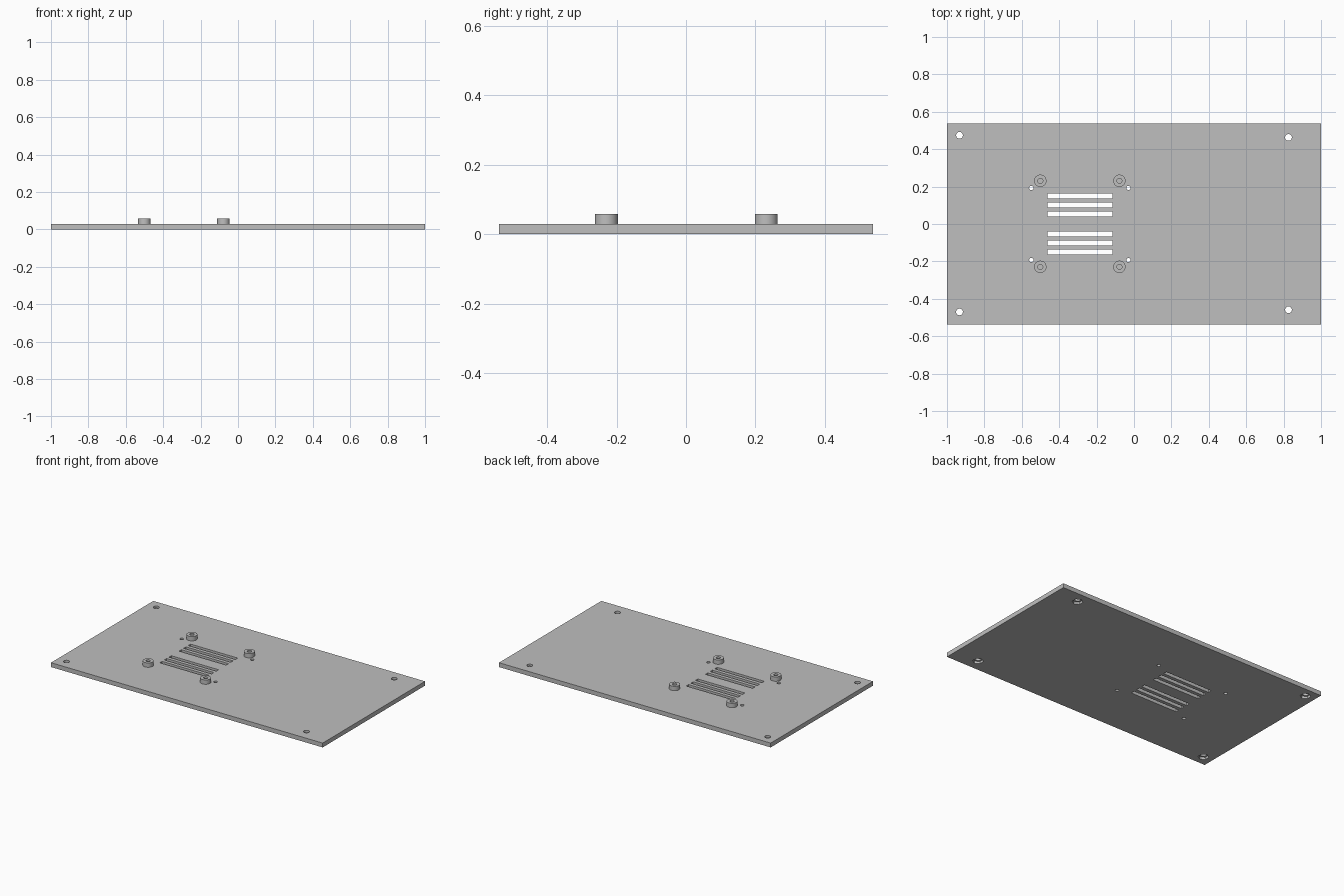
import bpy, bmesh, math
from mathutils import Matrix, Vector

cube = bpy.data.objects.get("Cube")
if cube:
    bpy.data.objects.remove(cube, do_unlink=True)

THICK, TOP = 0.029, 0.058
WIDTH, DEPTH = 2.0, 1.076

grey = bpy.data.materials.new("plain grey")
grey.use_nodes = True
colour = (0.52, 0.52, 0.52, 1)
grey.diffuse_color = colour
grey.node_tree.nodes["Principled BSDF"].inputs["Base Color"].default_value = colour


def make_object(name, bm):
    bmesh.ops.recalc_face_normals(bm, faces=bm.faces)
    mesh = bpy.data.meshes.new(name)
    bm.to_mesh(mesh)
    bm.free()
    mesh.materials.append(grey)
    obj = bpy.data.objects.new(name, mesh)
    bpy.context.collection.objects.link(obj)
    return obj


def add_box(bm, centre, size):
    bmesh.ops.create_cube(bm, size=1, matrix=Matrix.LocRotScale(Vector(centre), None, Vector(size)))


def add_cylinder(bm, x, y, z0, z1, radius, sides):
    bmesh.ops.create_cone(bm, cap_ends=True, segments=sides, radius1=radius, radius2=radius,
                          depth=z1 - z0, matrix=Matrix.Translation((x, y, (z0 + z1) / 2)))


def activate(obj):
    bpy.ops.object.select_all(action='DESELECT')
    obj.select_set(True)
    bpy.context.view_layer.objects.active = obj


def cut(target, cutter):
    cutter.hide_render = True
    mod = target.modifiers.new("cut", 'BOOLEAN')
    mod.operation, mod.solver, mod.object = 'DIFFERENCE', 'EXACT', cutter
    activate(target)
    bpy.ops.object.modifier_apply(modifier=mod.name)
    bpy.data.objects.remove(cutter, do_unlink=True)


# Base plate
bm = bmesh.new()
add_box(bm, (0, 0, THICK / 2), (WIDTH, DEPTH, THICK))
plate = make_object("base_plate", bm)

# Through cuts: corner screw holes, small holes and vent slots
corner_holes = [(-0.933, 0.474), (-0.933, -0.47), (0.826, 0.463), (0.826, -0.459)]
bm = bmesh.new()
for x, y in corner_holes:
    add_cylinder(bm, x, y, -0.1, 0.1, 0.018, 32)
for x in (-0.549, -0.03):
    for side in (1, -1):
        add_cylinder(bm, x, side * 0.193, -0.1, 0.1, 0.0115, 24)
for side in (1, -1):
    for i in range(3):
        add_box(bm, (-0.289, side * (0.053 + i * 0.0485), 0), (0.348, 0.025, 0.2))
cut(plate, make_object("through_cutter", bm))

# Hexagonal nut pockets under the corner holes
bm = bmesh.new()
for x, y in corner_holes:
    add_cylinder(bm, x, y, -0.1, 0.015, 0.033, 6)
cut(plate, make_object("pocket_cutter", bm))
activate(plate)
bpy.ops.object.shade_smooth_by_angle(angle=math.radians(30))

# Hollow standoffs, each a ring spun from a rectangular profile
for xname, x in (("right", -0.501), ("left", -0.078)):
    for yname, y in (("back", 0.231), ("front", -0.229)):
        bm = bmesh.new()
        profile = [(0.0135, THICK - 0.002), (0.033, THICK - 0.002), (0.033, TOP), (0.0135, TOP)]
        verts = [bm.verts.new((r, 0, z)) for r, z in profile]
        edges = [bm.edges.new((verts[i], verts[(i + 1) % 4])) for i in range(4)]
        bmesh.ops.spin(bm, geom=verts + edges, cent=(0, 0, 0), axis=(0, 0, 1),
                       angle=math.tau, steps=32)
        bmesh.ops.remove_doubles(bm, verts=bm.verts, dist=0.0002)
        standoff = make_object(f"standoff_{yname}_{xname}", bm)
        standoff.location = (x, y, 0)
        activate(standoff)
        bpy.ops.object.shade_smooth_by_angle(angle=math.radians(30))
